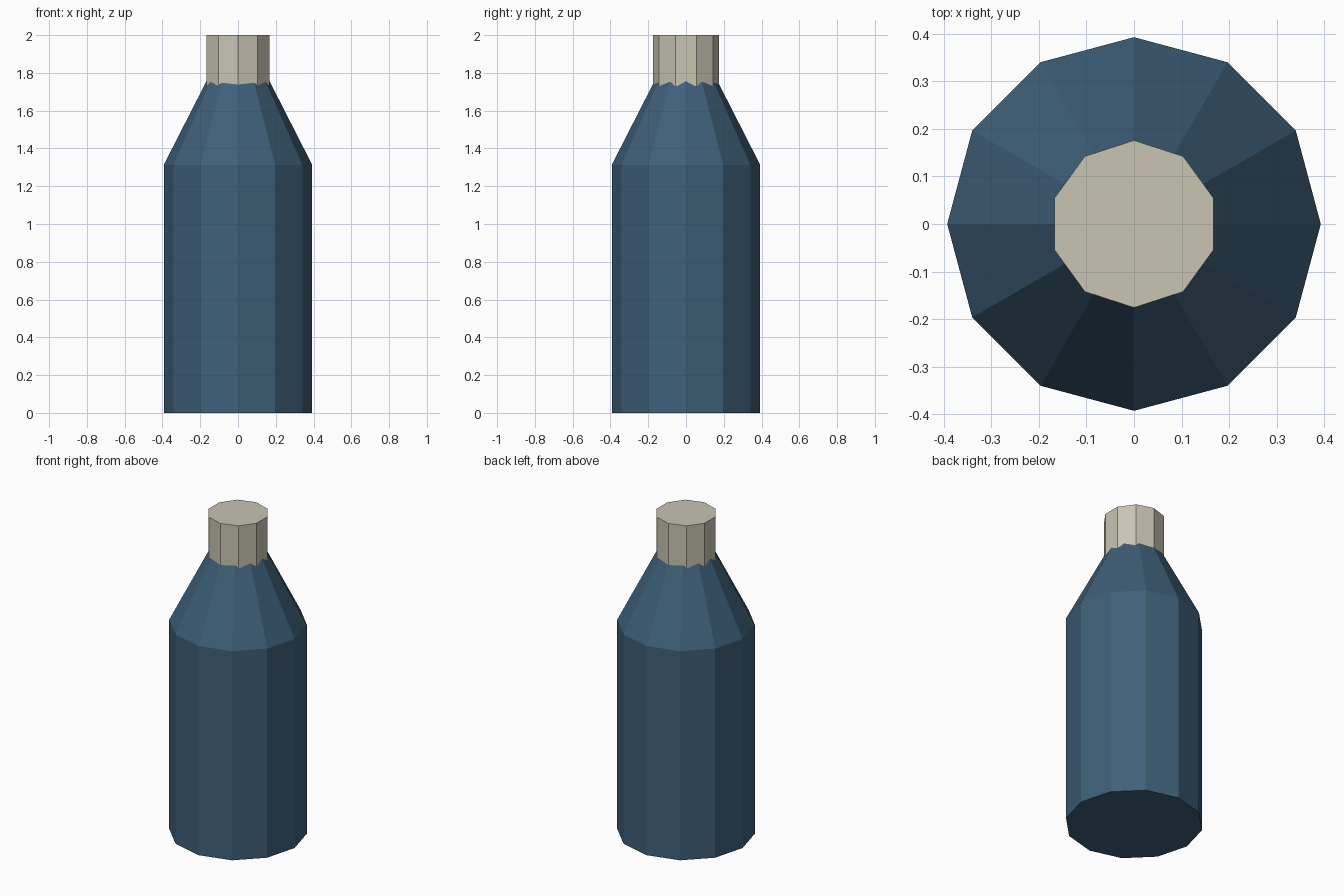
import bpy
import bmesh
from math import pi, sin, cos

old = bpy.data.objects.get("Cube")
if old:
    bpy.data.objects.remove(old, do_unlink=True)


def material(name, rgb):
    mat = bpy.data.materials.new(name)
    mat.use_nodes = True
    mat.diffuse_color = (*rgb, 1)
    mat.node_tree.nodes["Principled BSDF"].inputs["Base Color"].default_value = (*rgb, 1)
    return mat


def turned_part(name, profile, sides, mat):
    """Closed flat-faced solid from (radius, height) rings, first corner on +y."""
    bm = bmesh.new()
    rings = [[bm.verts.new((r * sin(2 * pi * i / sides), r * cos(2 * pi * i / sides), z))
              for i in range(sides)] for r, z in profile]
    for low, high in zip(rings, rings[1:]):
        for i in range(sides):
            j = (i + 1) % sides
            bm.faces.new((low[i], low[j], high[j], high[i]))
    bm.faces.new(rings[0])
    bm.faces.new(rings[-1])
    bmesh.ops.recalc_face_normals(bm, faces=bm.faces[:])
    mesh = bpy.data.meshes.new(name)
    bm.to_mesh(mesh)
    bm.free()
    mesh.materials.append(mat)
    obj = bpy.data.objects.new(name, mesh)
    bpy.context.collection.objects.link(obj)
    return obj


blue = material("dark blue", (0.048, 0.115, 0.19))
cream = material("pale grey cream", (0.58, 0.55, 0.45))

# Straight body with a tapering shoulder that ends inside the cap
turned_part("bottle_body", [(0.393, 0), (0.393, 1.313), (0.165, 1.76)], 12, blue)

# Cap, set slightly into the shoulder
turned_part("bottle_cap", [(0.176, 1.73), (0.176, 2)], 10, cream)
